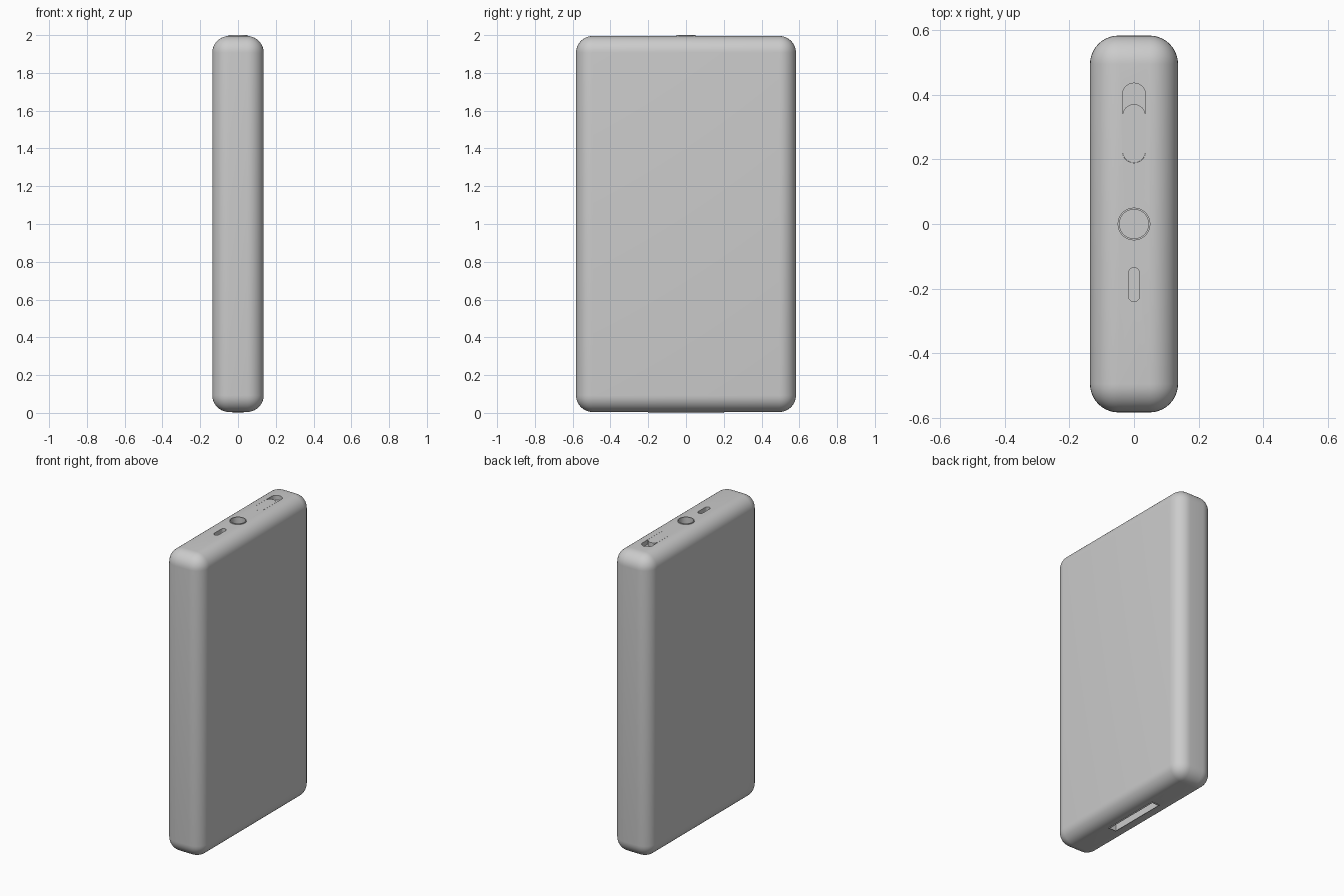
import bpy, bmesh, math

if "Cube" in bpy.data.objects:
    bpy.data.objects.remove(bpy.data.objects["Cube"])

SEG = 24
BOTTOM, TOP = 0.005, 1.995


def finish(name, bm):
    bmesh.ops.recalc_face_normals(bm, faces=bm.faces)
    mesh = bpy.data.meshes.new(name)
    bm.to_mesh(mesh)
    bm.free()
    ob = bpy.data.objects.new(name, mesh)
    bpy.context.collection.objects.link(ob)
    return ob


def box(name, half_x, half_y, z0, z1, bevel=0.0, segments=8):
    bm = bmesh.new()
    bmesh.ops.create_cube(bm, size=1)
    for v in bm.verts:
        v.co = (v.co.x * 2 * half_x, v.co.y * 2 * half_y, z0 + (v.co.z + 0.5) * (z1 - z0))
    if bevel:
        bmesh.ops.bevel(bm, geom=bm.edges[:], offset=bevel, segments=segments,
                        profile=0.5, affect='EDGES')
    return finish(name, bm)


def pill(name, r, y0, y1, z0, z1):
    """Upright prism with a round-ended outline along y."""
    bm = bmesh.new()
    verts = []
    for centre, start in ((y1 - r, 0), (y0 + r, math.pi)):
        for i in range(SEG + 1):
            a = start + math.pi * i / SEG
            verts.append(bm.verts.new((r * math.cos(a), centre + r * math.sin(a), z0)))
    face = bm.faces.new(verts)
    new = bmesh.ops.extrude_face_region(bm, geom=[face])['geom']
    for v in new:
        if isinstance(v, bmesh.types.BMVert):
            v.co.z = z1
    bmesh.ops.remove_doubles(bm, verts=bm.verts[:], dist=1e-5)
    return finish(name, bm)


def cut(ob, cutter):
    cutter.hide_render = True
    mod = ob.modifiers.new("cut", 'BOOLEAN')
    mod.operation = 'DIFFERENCE'
    mod.solver = 'EXACT'
    mod.object = cutter
    bpy.context.view_layer.objects.active = ob
    bpy.ops.object.modifier_apply(modifier=mod.name)
    bpy.data.objects.remove(cutter)


def smooth(ob):
    bpy.ops.object.select_all(action='DESELECT')
    ob.select_set(True)
    bpy.context.view_layer.objects.active = ob
    bpy.ops.object.shade_smooth_by_angle(angle=math.radians(35))


# Rounded slab body with its recesses
body = box("body", 0.136, 0.582, BOTTOM, TOP, bevel=0.088, segments=10)
cut(body, pill("switch_slot_cutter", 0.036, 0.189, 0.435, TOP - 0.03, 2.1))
cut(body, pill("jack_cutter", 0.0495, -0.0495, 0.0495, TOP - 0.06, 2.1))
cut(body, pill("light_slot_cutter", 0.017, -0.24, -0.135, TOP - 0.03, 2.1))
cut(body, box("dock_cutter", 0.026, 0.20, -0.1, BOTTOM + 0.05))

# Sliding switch, leaving a crescent of open slot behind it
switch = pill("hold_switch", 0.0355, 0.1895, 0.37, TOP - 0.03, TOP)

# Thin rim standing proud around the headphone socket
rim = pill("jack_rim", 0.0505, -0.0505, 0.0505, TOP - 0.06, 2.0)
cut(rim, pill("rim_cutter", 0.045, -0.045, 0.045, TOP - 0.055, 2.1))

# Thin frame around the dock connector
dock = box("dock_frame", 0.028, 0.202, 0.0, BOTTOM + 0.052)
cut(dock, box("dock_frame_cutter", 0.024, 0.198, -0.1, BOTTOM + 0.048))

for part in (body, switch, rim, dock):
    smooth(part)
